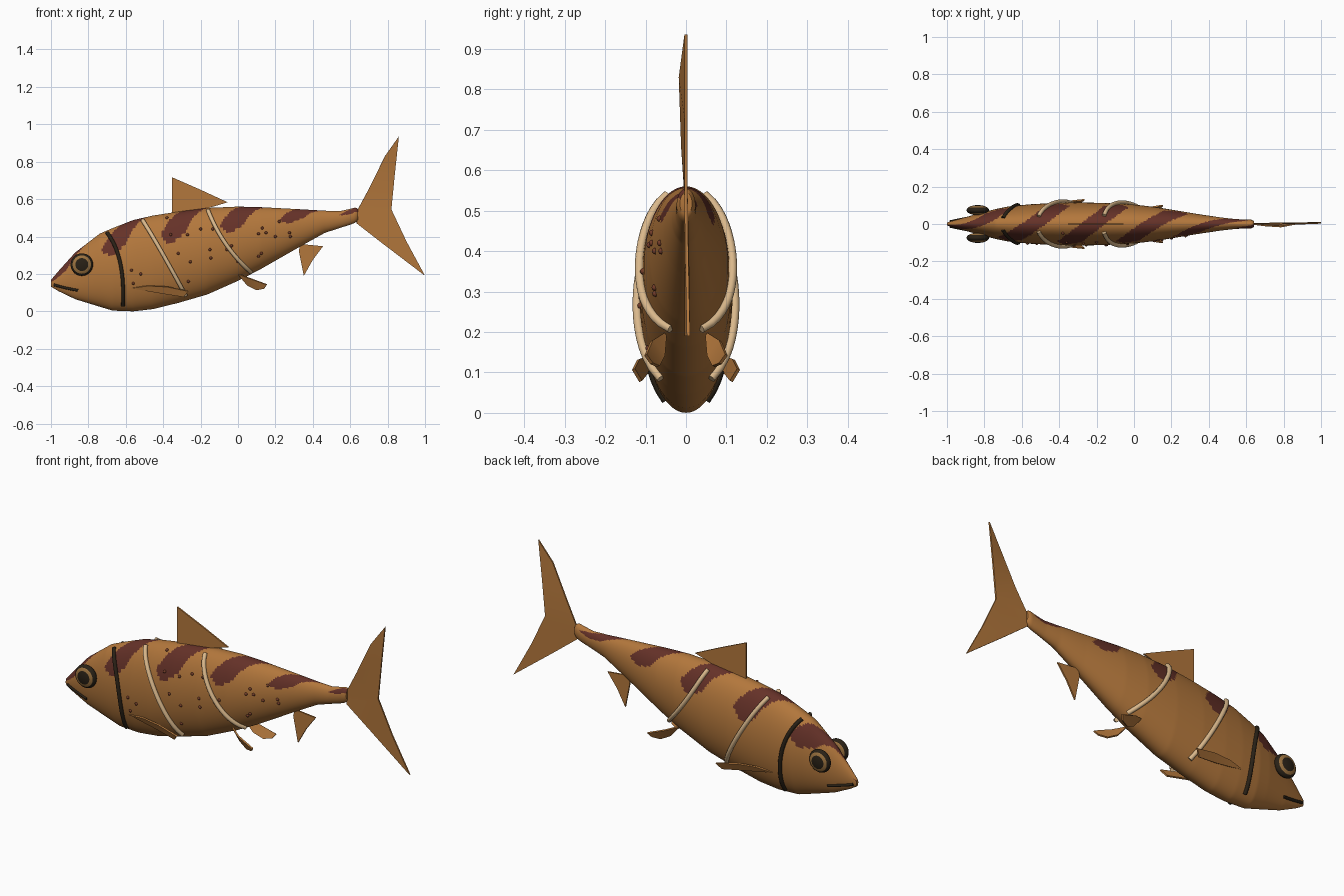
import bpy, bmesh, math
from mathutils import Vector

if "Cube" in bpy.data.objects:
    bpy.data.objects.remove(bpy.data.objects["Cube"])


def material(name, rgb):
    m = bpy.data.materials.new(name)
    m.diffuse_color = (*rgb, 1)
    m.use_nodes = True
    m.node_tree.nodes["Principled BSDF"].inputs["Base Color"].default_value = m.diffuse_color
    return m


ORANGE = material("orange_brown", (0.45, 0.185, 0.045))
RED = material("dark_red", (0.13, 0.031, 0.021))
CREAM = material("cream", (0.70, 0.48, 0.26))
DARK = material("dark_brown", (0.022, 0.015, 0.008))
IRIS = material("iris_tan", (0.33, 0.17, 0.05))
SPOT = material("rust_spot", (0.17, 0.045, 0.022))

# Body profile stations: x, bottom z, top z, half width
STATIONS = [(-1.0, .132, .168, .008), (-.96, .108, .215, .02), (-.87, .065, .315, .045),
            (-.74, .025, .415, .08), (-.67, .004, .445, .094), (-.56, .0, .488, .105),
            (-.455, .012, .512, .111), (-.32, .045, .533, .115), (-.165, .09, .553, .113),
            (0, .163, .56, .104), (.12, .225, .557, .09), (.33, .345, .546, .055),
            (.465, .42, .538, .035), (.545, .446, .536, .026), (.60, .463, .548, .024),
            (.63, .475, .556, .023), (.642, .49, .545, .015)]


def section(x):
    """Bottom, top and half width of the body at x."""
    x = min(max(x, -1), .642)
    for a, b in zip(STATIONS, STATIONS[1:]):
        if x <= b[0]:
            t = (x - a[0]) / (b[0] - a[0])
            return [a[i] + t * (b[i] - a[i]) for i in (1, 2, 3)]
    return STATIONS[-1][1:]


def side_y(x, z):
    """Half thickness of the body at a point seen from the side."""
    lo, hi, w = section(x)
    t = (z - (lo + hi) / 2) / ((hi - lo) / 2)
    return w * math.sqrt(max(0, 1 - min(1, t * t)))


def finish(name, bm, mats, angle=40):
    bmesh.ops.recalc_face_normals(bm, faces=bm.faces)
    me = bpy.data.meshes.new(name)
    bm.to_mesh(me)
    bm.free()
    for m in mats:
        me.materials.append(m)
    ob = bpy.data.objects.new(name, me)
    bpy.context.collection.objects.link(ob)
    bpy.context.view_layer.objects.active = ob
    ob.select_set(True)
    bpy.ops.object.shade_smooth_by_angle(angle=math.radians(angle))
    ob.select_set(False)
    return ob


def make_body():
    bm = bmesh.new()
    n, rows = 72, 200
    rings = []
    xs = sorted({round(-1 + 1.642 * i / rows, 4) for i in range(rows + 1)})
    for x in xs:
        lo, hi, w = section(x)
        rings.append([bm.verts.new((x, w * math.sin(2 * math.pi * k / n),
                     (lo + hi) / 2 + (hi - lo) / 2 * math.cos(2 * math.pi * k / n)))
                     for k in range(n)])
    for a, b in zip(rings, rings[1:]):
        for k in range(n):
            f = bm.faces.new((a[k], a[(k + 1) % n], b[(k + 1) % n], b[k]))
            # slanted saddle bands over the back
            c = f.calc_center_median()
            lo, hi, w = section(c.x)
            t = (c.z - (lo + hi) / 2) / ((hi - lo) / 2)
            u = (c.x - .15 * c.y / w + .22) / .318
            d = abs(u - round(u)) * .318
            if t > .36 and d < .066 * min(1, math.sqrt((t - .36) / .18)):
                f.material_index = 1
    bm.faces.new(rings[0])
    bm.faces.new(rings[-1])
    finish("body", bm, [ORANGE, RED], 50)


def fin(name, pts, thick=.008):
    bm = bmesh.new()
    f = bm.faces.new([bm.verts.new(p) for p in pts])
    bm.normal_update()
    off = f.normal * thick
    bmesh.ops.translate(bm, verts=bm.verts[:], vec=-off / 2)
    ext = bmesh.ops.extrude_face_region(bm, geom=[f], use_keep_orig=True)
    vs = [v for v in ext["geom"] if isinstance(v, bmesh.types.BMVert)]
    bmesh.ops.translate(bm, verts=vs, vec=off)
    bmesh.ops.triangulate(bm, faces=bm.faces[:])
    finish(name, bm, [ORANGE])


def tube(name, pts, r, mat):
    """Round rod swept along a path."""
    bm = bmesh.new()
    n, rings = 10, []
    for i, p in enumerate(pts):
        d = (pts[min(i + 1, len(pts) - 1)] - pts[max(i - 1, 0)]).normalized()
        u = d.cross(Vector((1, 0, .3))).normalized()
        v = d.cross(u)
        rings.append([bm.verts.new(p + r * (u * math.cos(a) + v * math.sin(a)))
                      for a in (2 * math.pi * k / n for k in range(n))])
    for a, b in zip(rings, rings[1:]):
        for k in range(n):
            bm.faces.new((a[k], a[(k + 1) % n], b[(k + 1) % n], b[k]))
    bm.faces.new(rings[0])
    bm.faces.new(rings[-1])
    finish(name, bm, [mat], 60)


def side_path(s, p0, p1, p2, lift, steps=20):
    """Curve through three (x, z) points, laid on the flank."""
    out = []
    for i in range(steps + 1):
        t = i / steps
        k = ((1 - t) * (1 - 2 * t), 4 * t * (1 - t), t * (2 * t - 1))
        x, z = (sum(w * p[j] for w, p in zip(k, (p0, p1, p2))) for j in (0, 1))
        out.append(Vector((x, s * (side_y(x, z) + lift), z)))
    return out


def eye(name, s):
    bm = bmesh.new()
    bmesh.ops.create_uvsphere(bm, u_segments=40, v_segments=36, radius=1)
    for f in bm.faces:
        c = f.calc_center_median()
        r = math.hypot(c.x, c.y)
        f.material_index = 1 if .56 < r < .8 else 0
    for v in bm.verts:
        x, y, z = v.co
        v.co = (-.835 + .06 * x, s * (.074 + .027 * z), .25 + .06 * y)
    finish(name, bm, [DARK, IRIS], 60)


make_body()

# Single fins on the centre line
fin("tail_fin", [(.635, 0, .535), (.70, -.008, .655), (.786, -.014, .83), (.86, 0, .935),
                 (.838, 0, .73), (.82, 0, .545), (.9, .002, .375), (1, .006, .19),
                 (.77, .004, .365), (.635, 0, .47)])
fin("dorsal_fin", [(-.353, 0, .50), (-.353, 0, .717), (-.20, 0, .65), (-.055, 0, .583),
                   (-.2, 0, .54)])
fin("anal_fin", [(.325, 0, .325), (.335, 0, .36), (.455, 0, .348), (.40, 0, .275),
                 (.352, 0, .19)])

# Paired parts on both flanks
for s, side in ((-1, "near"), (1, "far")):
    fin("pectoral_fin_" + side, [(-.57, s * .09, .125), (-.48, s * .105, .137),
        (-.38, s * .118, .132), (-.265, s * .13, .108), (-.29, s * .112, .078),
        (-.40, s * .098, .095), (-.50, s * .092, .112)])
    fin("pelvic_fin_" + side, [(0, s * .05, .2), (.06, s * .085, .178), (.155, s * .1, .143),
        (.14, s * .085, .122), (.10, s * .068, .115), (.05, s * .055, .14)])
    tube("front_band_" + side, side_path(s, (-.51, .487), (-.41, .32), (-.28, .085), .008),
         .011, CREAM)
    tube("rear_band_" + side, side_path(s, (-.16, .54), (-.065, .36), (.07, .208), .008),
         .011, CREAM)
    tube("gill_line_" + side, side_path(s, (-.70, .42), (-.63, .26), (-.615, .03), .003),
         .010, DARK)
    tube("mouth_" + side, side_path(s, (-.985, .142), (-.92, .125), (-.855, .112), .001),
         .007, DARK)
    eye("eye_" + side, s)

# Small spots on the near flank only
SPOTS = [(-.36, .41), (-.52, .20), (-.56, .15), (-.32, .31), (-.255, .265), (-.15, .33),
         (-.145, .285), (-.27, .41), (-.135, .44), (-.06, .33), (-.035, .35), (.13, .445),
         (.11, .415), (.15, .42), (.11, .295), (.125, .31), (.20, .40), (.22, .48),
         (.275, .42), (.28, .40), (.03, .24), (0, .265), (-.2, .44), (-.265, .16),
         (-.38, .50), (-.57, .22)]
bm = bmesh.new()
for x, z in SPOTS:
    g = bmesh.ops.create_icosphere(bm, subdivisions=2, radius=.008)
    bmesh.ops.translate(bm, verts=g["verts"], vec=(x, -side_y(x, z), z))
finish("spots", bm, [SPOT], 60)
